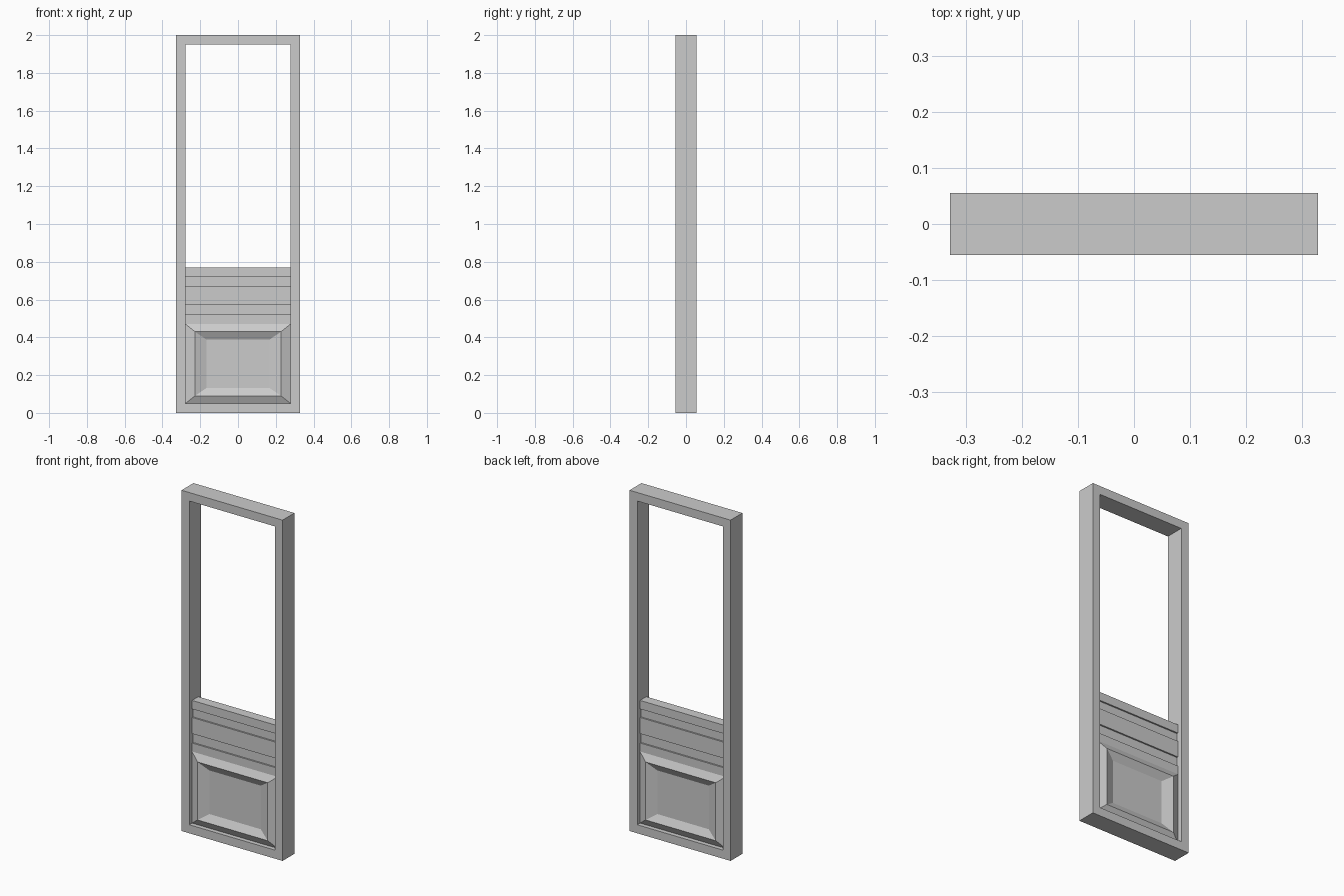
import bpy, bmesh

if "Cube" in bpy.data.objects:
    bpy.data.objects.remove(bpy.data.objects["Cube"])

W, D, H, T = 0.328, 0.055, 2.0, 0.05   # half width, half depth, height, bar width
IN = W - T                              # half width of the opening


def make(name, bm):
    bmesh.ops.recalc_face_normals(bm, faces=bm.faces)
    me = bpy.data.meshes.new(name)
    bm.to_mesh(me)
    bm.free()
    ob = bpy.data.objects.new(name, me)
    bpy.context.collection.objects.link(ob)
    return ob


def ring(bm, hx, z0, z1, y):
    return [bm.verts.new((x, y, z)) for x, z in ((-hx, z0), (hx, z0), (hx, z1), (-hx, z1))]


def bridge(bm, a, b):
    n = len(a)
    for i in range(n):
        j = (i + 1) % n
        bm.faces.new((a[i], a[j], b[j], b[i]))


# Outer frame: closed loop of four rectangular rings
bm = bmesh.new()
rings = [ring(bm, W, 0, H, -D), ring(bm, W, 0, H, D),
         ring(bm, IN, T, H - T, D), ring(bm, IN, T, H - T, -D)]
for i in range(4):
    bridge(bm, rings[i], rings[(i + 1) % 4])
make("door_frame", bm)

# Grooved middle rail: stepped profile swept across the opening
steps = [(0.47, 0.52, 0.029), (0.52, 0.575, 0.02), (0.575, 0.67, 0.029),
         (0.67, 0.72, 0.02), (0.72, 0.77, 0.029)]
front = [(-d, z) for z0, z1, d in steps for z in (z0, z1)]
profile = front + [(-y, z) for y, z in reversed(front)]
bm = bmesh.new()
left, right = ([bm.verts.new((x, y, z)) for y, z in profile] for x in (-IN, IN))
bridge(bm, left, right)
bm.faces.new(left)
bm.faces.new(right)
make("middle_rail", bm)

# Lower panel: slopes out to a ridge, then back in to a flat field, on both sides
levels = [(0.278, 0.21, 0.029), (0.228, 0.17, 0.05), (0.167, 0.128, 0.027)]
zc = 0.26
bm = bmesh.new()
outer = []
for s in (-1, 1):
    loops = [ring(bm, hx, zc - hz, zc + hz, s * y) for hx, hz, y in levels]
    bridge(bm, loops[0], loops[1])
    bridge(bm, loops[1], loops[2])
    bm.faces.new(loops[2])
    outer.append(loops[0])
bridge(bm, *outer)
make("lower_panel", bm)
